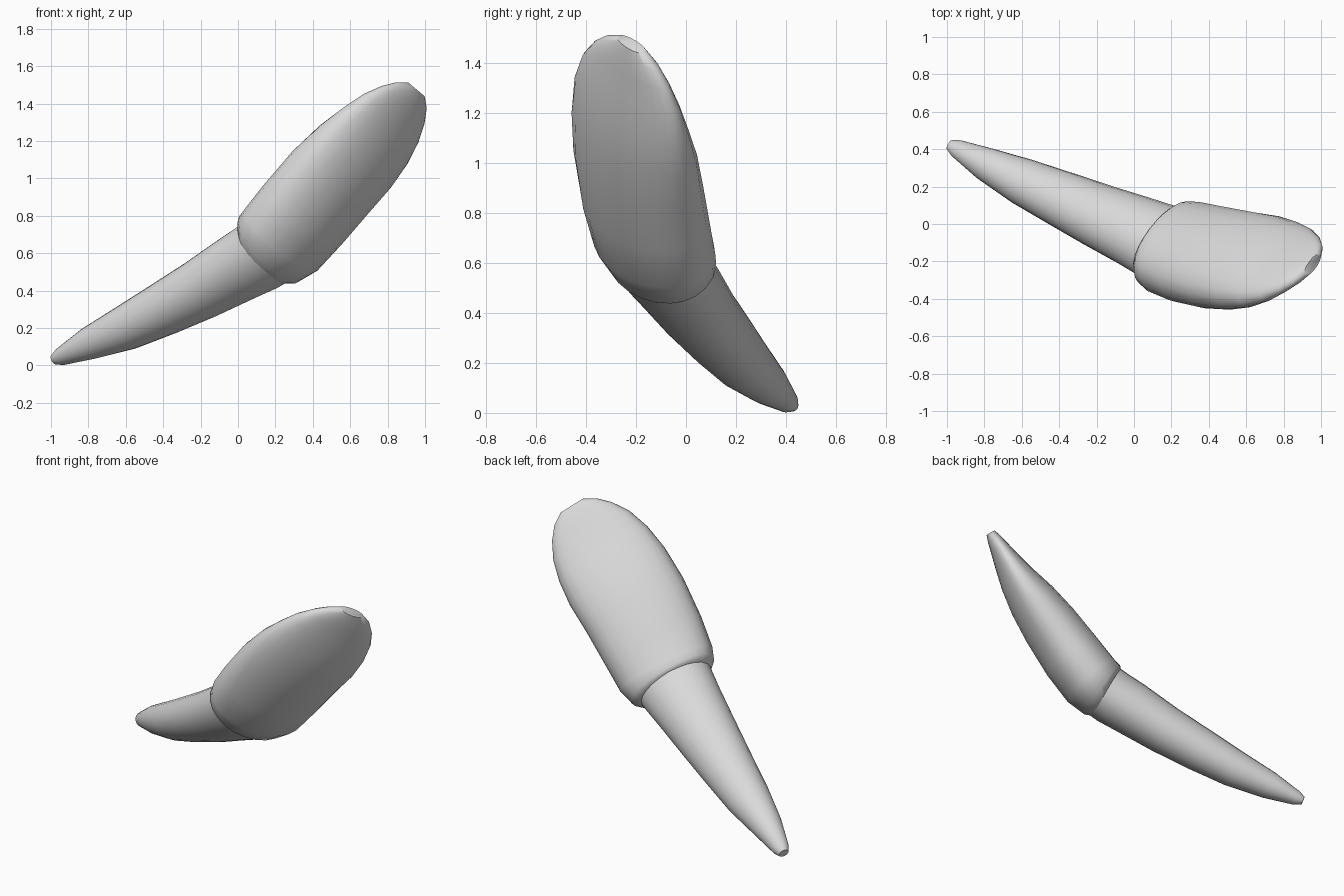
import bpy, bmesh, math
from mathutils import Vector

cube = bpy.data.objects.get("Cube")
if cube:
    bpy.data.objects.remove(cube)

SEGMENTS = 24
WIDE = Vector((0.5, 0.707, -0.5))   # direction of the broad side

mat = bpy.data.materials.new("pale grey")
mat.use_nodes = True
grey = (0.7, 0.7, 0.7, 1)
mat.diffuse_color = grey
mat.node_tree.nodes["Principled BSDF"].inputs["Base Color"].default_value = grey


def loft(name, rings, back_power=1.0):
    """Skin oval rings (x, y, z, half width, half thickness) along a bent axis."""
    bm = bmesh.new()
    centres = [Vector(r[:3]) for r in rings]
    loops = []
    for i, (centre, ring) in enumerate(zip(centres, rings)):
        ahead = centres[min(i + 1, len(rings) - 1)]
        behind = centres[max(i - 1, 0)]
        axis = (ahead - behind).normalized()
        wide = (WIDE - axis * WIDE.dot(axis)).normalized()
        thick = axis.cross(wide)
        loop = []
        for k in range(SEGMENTS):
            angle = math.tau * k / SEGMENTS
            c, s = math.cos(angle), math.sin(angle)
            if s > 0:
                s = s ** back_power
            loop.append(bm.verts.new(centre + wide * ring[3] * c + thick * ring[4] * s))
        loops.append(loop)
    for low, high in zip(loops, loops[1:]):
        for k in range(SEGMENTS):
            n = (k + 1) % SEGMENTS
            bm.faces.new((low[k], low[n], high[n], high[k]))
    bm.faces.new(loops[0][::-1])
    bm.faces.new(loops[-1])
    bmesh.ops.recalc_face_normals(bm, faces=bm.faces)
    mesh = bpy.data.meshes.new(name)
    bm.to_mesh(mesh)
    bm.free()
    mesh.materials.append(mat)
    obj = bpy.data.objects.new(name, mesh)
    bpy.context.collection.objects.link(obj)
    bpy.ops.object.select_all(action="DESELECT")
    obj.select_set(True)
    bpy.context.view_layer.objects.active = obj
    bpy.ops.object.shade_smooth_by_angle(angle=math.radians(45))


# Long tapering root, its wide end buried in the crown
loft("tooth_root", [
    (-.985, .425, .03, .03, .025),
    (-.95, .405, .045, .05, .045),
    (-.8, .325, .115, .09, .085),
    (-.6, .23, .2, .13, .115),
    (-.4, .14, .3, .155, .135),
    (-.2, .05, .405, .18, .15),
    (0, -.035, .52, .205, .165),
    (.1, -.08, .575, .22, .17),
    (.2, -.12, .64, .235, .17),
])

# Spade-shaped crown: stepped collar, belly, thin rounded cutting edge
loft("tooth_crown", [
    (.135, -.09, .6, .23, .165),
    (.165, -.105, .617, .27, .185),
    (.23, -.13, .665, .295, .192),
    (.35, -.165, .805, .31, .19),
    (.5, -.195, .98, .32, .175),
    (.63, -.21, 1.115, .32, .15),
    (.735, -.22, 1.225, .3, .115),
    (.82, -.22, 1.32, .262, .082),
    (.885, -.218, 1.393, .205, .058),
    (.928, -.218, 1.443, .145, .042),
    (.955, -.218, 1.475, .075, .028),
], back_power=0.85)
